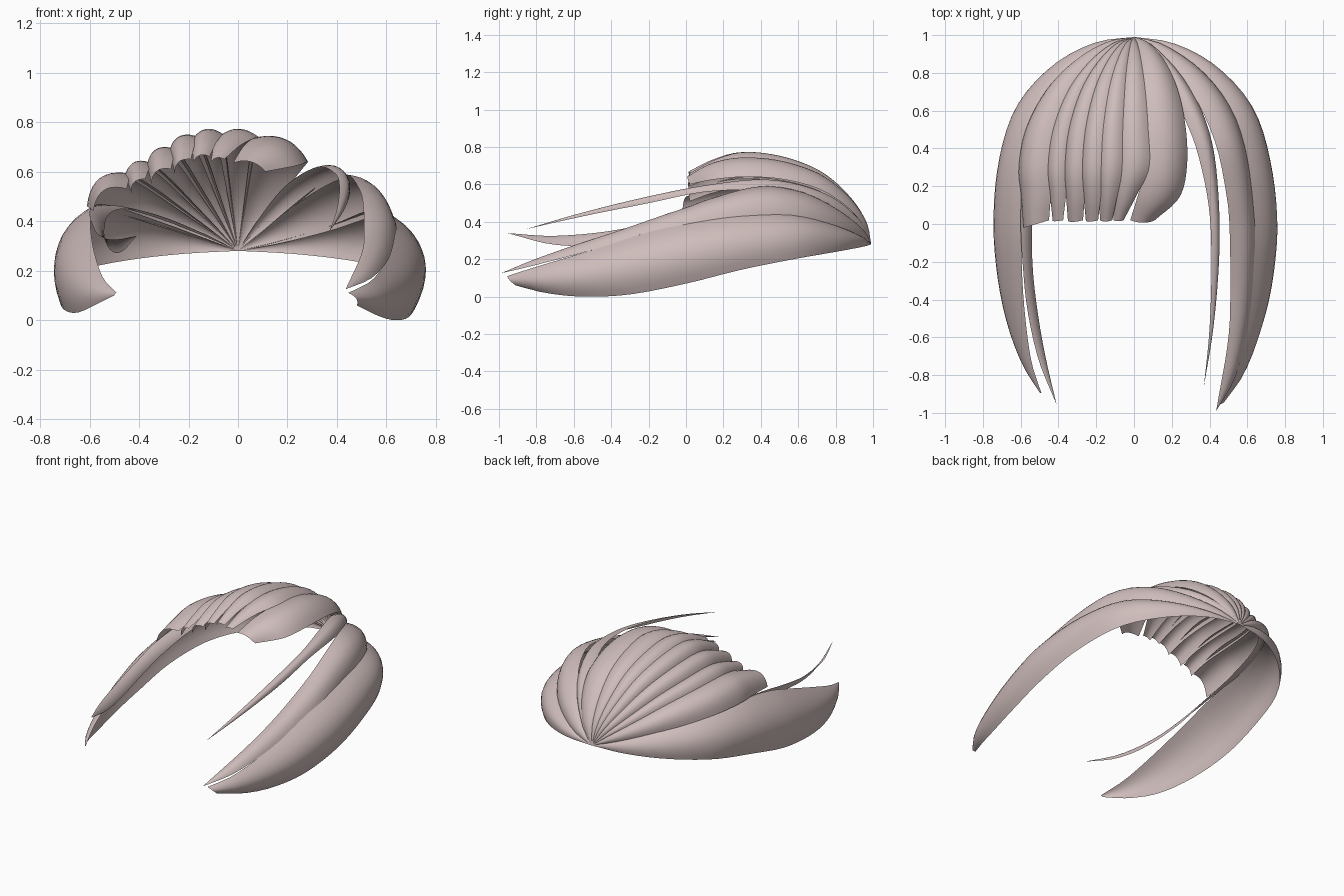
import bpy, bmesh
from mathutils import Vector

ROOT = (0, 0.99, 0.28)
hair = bpy.data.materials.new("pale_rose_hair")
hair.diffuse_color = (0.62, 0.51, 0.50, 1)


def spline(points, n):
    """Sample n+1 points on a smooth curve through the points, evenly by length."""
    p = [Vector(q) for q in points]
    p = [p[0] * 2 - p[1]] + p + [p[-1] * 2 - p[-2]]
    fine = []
    for i in range(1, len(p) - 2):
        a, b, c, d = p[i - 1:i + 3]
        for k in range(16):
            t = k / 16
            fine.append(0.5 * (2 * b + (c - a) * t + (2 * a - 5 * b + 4 * c - d) * t * t
                               + (3 * b - a - 3 * c + d) * t ** 3))
    fine.append(p[-2])
    dist = [0]
    for a, b in zip(fine, fine[1:]):
        dist.append(dist[-1] + (b - a).length)
    out, j = [], 0
    for i in range(n + 1):
        s = dist[-1] * i / n
        while j < len(fine) - 2 and dist[j + 1] < s:
            j += 1
        f = (s - dist[j]) / max(dist[j + 1] - dist[j], 1e-9)
        out.append(fine[j].lerp(fine[j + 1], min(f, 1)))
    return out


def lock(name, left, right, bulge, rows=32, cols=10):
    """Curved sheet between two edge curves that start at the parting."""
    L, R = spline([ROOT] + left, rows), spline([ROOT] + right, rows)
    bm = bmesh.new()
    grid = []
    for i in range(rows + 1):
        a, b = max(i - 1, 0), min(i + 1, rows)
        along = (L[b] + R[b]) - (L[a] + R[a])
        across = R[i] - L[i]
        out = along.cross(across).normalized() * across.length * bulge
        grid.append([bm.verts.new(L[i] + across * (j / cols)
                                  + out * (1 - (2 * j / cols - 1) ** 2))
                     for j in range(cols + 1)])
    for r, s in zip(grid, grid[1:]):
        for j in range(cols):
            bm.faces.new((r[j], s[j], s[j + 1], r[j + 1]))
    bmesh.ops.remove_doubles(bm, verts=bm.verts, dist=0.0004)
    for f in bm.faces:
        f.smooth = True
    me = bpy.data.meshes.new(name)
    bm.to_mesh(me)
    bm.free()
    me.materials.append(hair)
    bpy.context.collection.objects.link(bpy.data.objects.new(name, me))


def fringe_edge(x, z, x_end, z_end, y_end=0.02):
    """Arched edge of a fringe lock: widest x, crown height z, then the cut end."""
    steps = ((0.95, .26, .28), (0.85, .53, .56), (0.7, .77, .81),
             (0.5, .94, .96), (0.3, 1, 1))
    pts = [(x * fx, y, 0.28 + (z - 0.28) * fz) for y, fx, fz in steps]
    return pts + [((x + x_end) / 2, 0.15, z * 0.65 + z_end * 0.35), (x_end, y_end, z_end)]


# Fringe locks, left to right: left edge, right edge, bulge
fringe = [
    ((-.61, .46, -.585, .44, -.02), (-.43, .59, -.45, .53), .28),
    ((-.46, .58, -.43, .51), (-.345, .63, -.375, .57), .30),
    ((-.37, .62, -.35, .55), (-.25, .69, -.27, .61), .30),
    ((-.28, .67, -.255, .59), (-.16, .74, -.19, .65), .30),
    ((-.19, .72, -.18, .64), (-.06, .75, -.115, .66), .28),
    ((-.09, .73, -.11, .64), (.08, .74, -.055, .65), .22),
]
for i, (l, r, b) in enumerate(fringe):
    lock(f"fringe_lock_{i + 1}", fringe_edge(*l), fringe_edge(*r), b)

# Broad fringe lock that sweeps back toward the middle
lock("fringe_sweep", fringe_edge(.06, .735, -.02, .635),
     [(.09, .95, .38), (.17, .85, .49), (.235, .7, .58), (.275, .5, .63),
      (.28, .3, .64), (.24, .14, .625), (.11, .02, .60)], .2)

# Slim loose strand on the right
lock("loose_strand_right",
     [(.07, .94, .39), (.16, .8, .51), (.24, .62, .58), (.33, .4, .62), (.395, .1, .59),
      (.41, -.2, .535), (.4, -.55, .45), (.37, -.86, .36)],
     [(.1, .94, .36), (.24, .8, .47), (.35, .62, .54), (.42, .4, .57), (.45, .1, .56),
      (.45, -.2, .50), (.42, -.55, .43), (.37, -.86, .36)], .3)

# Right side: upper lock and lower lock
lock("side_upper_right",
     [(.1, .94, .36), (.23, .8, .47), (.35, .62, .56), (.44, .4, .59), (.49, .15, .53),
      (.505, 0, .475), (.51, -.3, .365), (.5, -.6, .27), (.435, -.99, .125)],
     [(.17, .94, .31), (.37, .8, .36), (.52, .6, .41), (.6, .35, .425), (.64, 0, .385),
      (.635, -.2, .345), (.61, -.5, .25), (.54, -.8, .17), (.435, -.99, .125)], .22)
lock("side_lower_right",
     [(.17, .94, .32), (.37, .8, .38), (.52, .57, .44), (.6, .3, .435), (.635, 0, .39),
      (.63, -.2, .345), (.605, -.5, .25), (.54, -.8, .16), (.445, -.955, .11)],
     [(.22, .95, .268), (.44, .82, .243), (.62, .6, .205), (.7, .3, .145), (.72, 0, .07),
      (.69, -.3, .012), (.63, -.55, .0), (.56, -.75, .02), (.48, -.91, .06)], .24)

# Left side: lower lock and loose strand that curls up at the tip
lock("side_lower_left",
     [(-.22, .95, .268), (-.44, .82, .243), (-.62, .6, .205), (-.7, .3, .15), (-.72, 0, .08),
      (-.7, -.3, .04), (-.65, -.55, .03), (-.58, -.75, .06), (-.5, -.89, .1)],
     [(-.16, .94, .34), (-.35, .8, .41), (-.5, .58, .46), (-.58, .3, .465), (-.595, 0, .42),
      (-.595, -.2, .36), (-.58, -.45, .27), (-.545, -.72, .17), (-.49, -.895, .11)], .22)
lock("loose_strand_left",
     [(-.16, .94, .35), (-.35, .8, .42), (-.5, .58, .46), (-.585, .3, .46), (-.6, 0, .43),
      (-.59, -.2, .39), (-.565, -.45, .345), (-.505, -.72, .325), (-.41, -.955, .34)],
     [(-.14, .94, .35), (-.31, .8, .42), (-.45, .58, .45), (-.52, .3, .43), (-.54, 0, .375),
      (-.535, -.25, .315), (-.505, -.5, .275), (-.465, -.72, .28), (-.41, -.955, .34)], .12)
